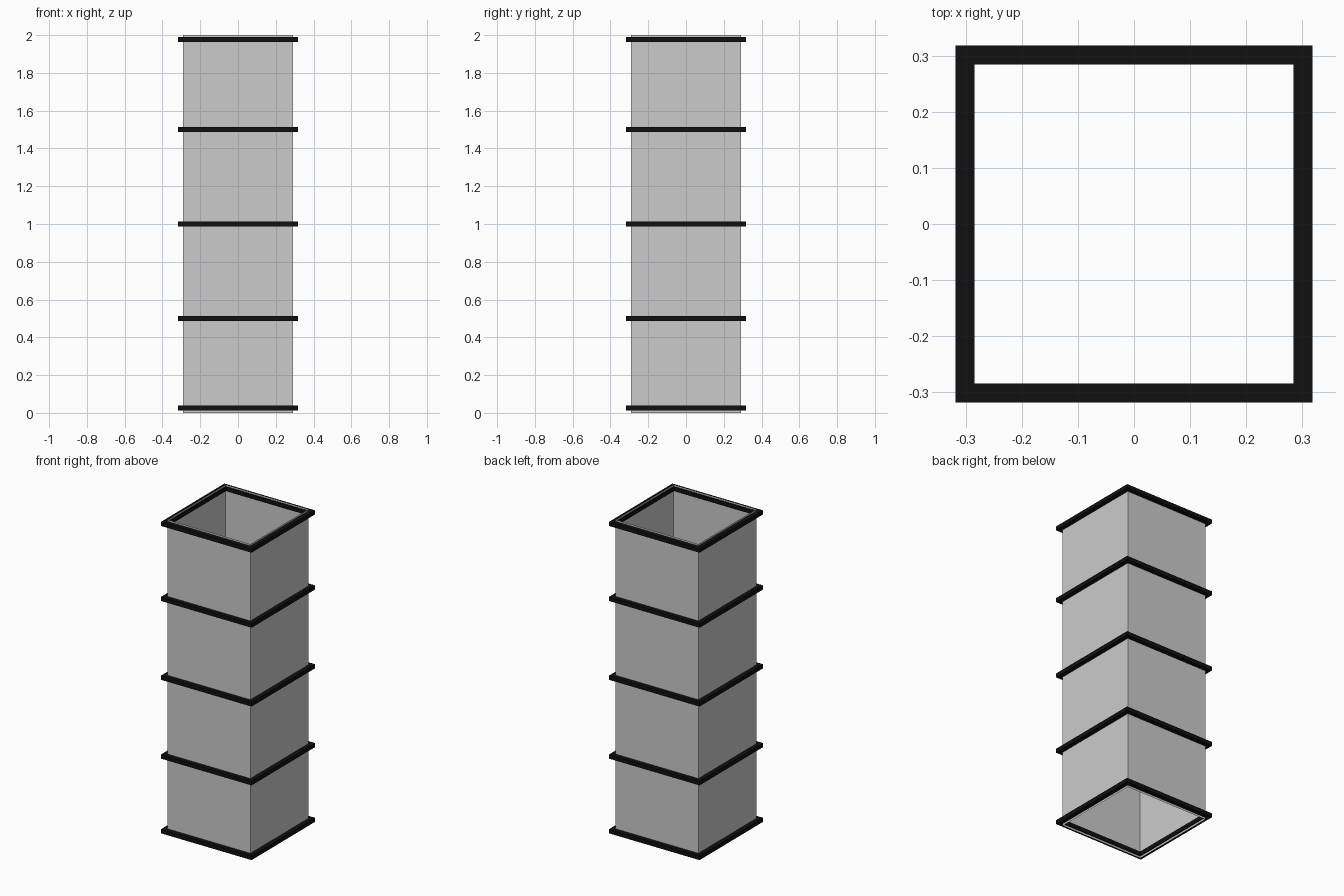
import bpy, bmesh

if "Cube" in bpy.data.objects:
    bpy.data.objects.remove(bpy.data.objects["Cube"])

black = bpy.data.materials.new("black_frame")
black.diffuse_color = (0.005, 0.005, 0.005, 1)
black.use_nodes = True
black.node_tree.nodes["Principled BSDF"].inputs["Base Color"].default_value = black.diffuse_color

SHAFT, OUTER, INNER = 0.291, 0.318, 0.284   # half widths
BAND_H = 0.026


def square(bm, half, z):
    return [bm.verts.new((sx * half, sy * half, z))
            for sx, sy in ((-1, -1), (1, -1), (1, 1), (-1, 1))]


def bridge(bm, loops, closed):
    # join successive square loops with quads
    n = len(loops)
    for k in range(n if closed else n - 1):
        a, b = loops[k], loops[(k + 1) % n]
        for i in range(4):
            j = (i + 1) % 4
            bm.faces.new((a[i], a[j], b[j], b[i]))


def build(name, profile, closed=False, material=None):
    bm = bmesh.new()
    bridge(bm, [square(bm, h, z) for h, z in profile], closed)
    mesh = bpy.data.meshes.new(name)
    bm.to_mesh(mesh)
    bm.free()
    if material:
        mesh.materials.append(material)
    obj = bpy.data.objects.new(name, mesh)
    bpy.context.collection.objects.link(obj)
    return obj


# Thin sheet walls, open at both ends
build("shaft_walls", [(SHAFT, 0), (SHAFT, 2)])

# Square frames passing through the walls
for i, z in enumerate((0.026, 0.5, 1.0, 1.5, 1.976)):
    lo, hi = z - BAND_H / 2, z + BAND_H / 2
    build(f"frame_band_{i + 1}",
          [(OUTER, lo), (OUTER, hi), (INNER, hi), (INNER, lo)],
          closed=True, material=black)
